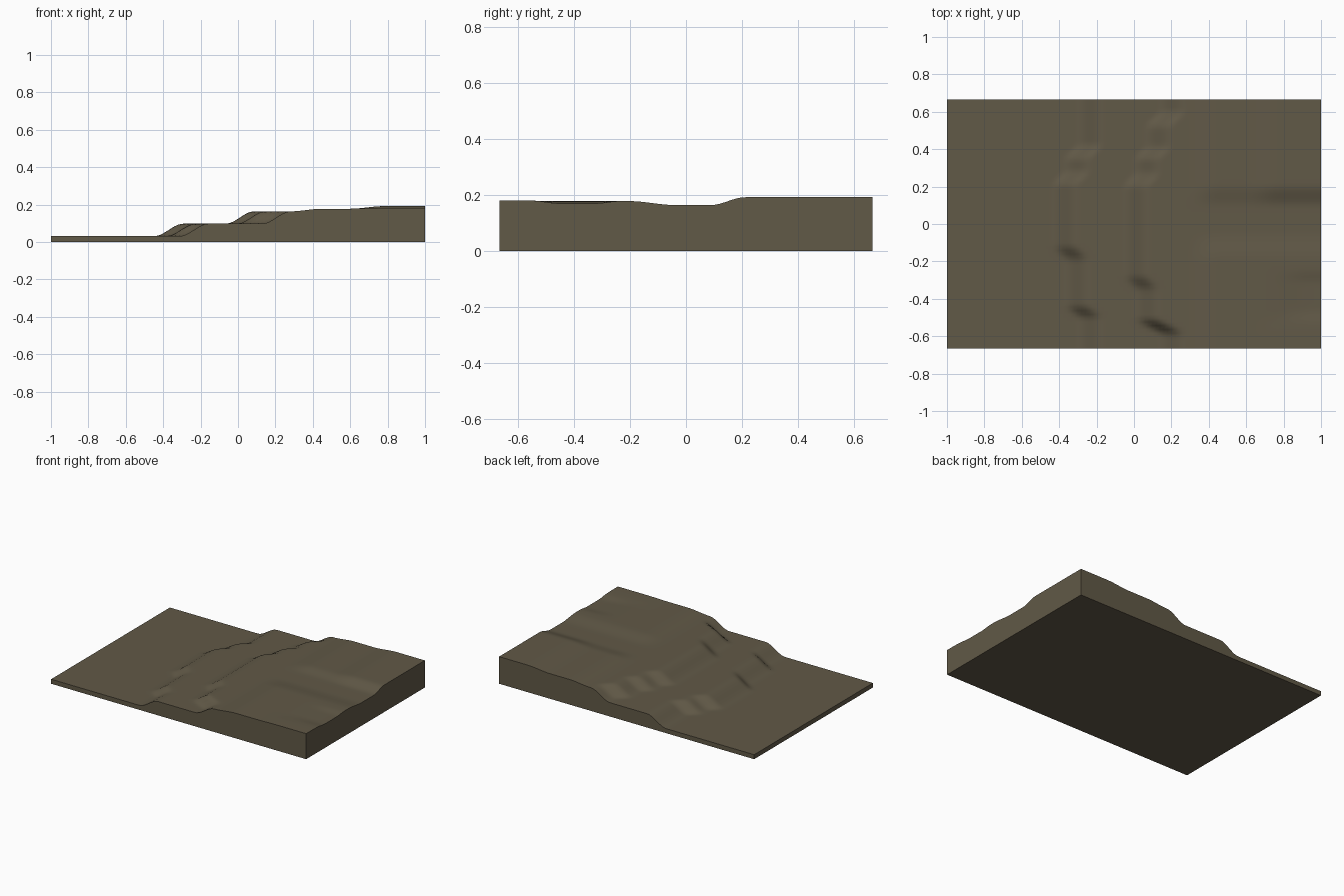
import bpy, bmesh, math

if "Cube" in bpy.data.objects:
    bpy.data.objects.remove(bpy.data.objects["Cube"])

HX, HY = 1.0, 0.665
NX, NY = 100, 66


def smooth(a, b, t):
    t = min(1, max(0, (t - a) / (b - a)))
    return t * t * (3 - 2 * t)


def wander(keys, y):
    # Smoothly interpolated plan line: (y, x) points
    if y <= keys[0][0]:
        return keys[0][1]
    for (y0, x0), (y1, x1) in zip(keys, keys[1:]):
        if y <= y1:
            return x0 + (x1 - x0) * smooth(y0, y1, y)
    return keys[-1][1]


# Plan lines of the two main terraces
LOWER = [(-0.51, -0.235), (-0.43, -0.305), (-0.2, -0.305), (-0.11, -0.37),
         (0.2, -0.37), (0.29, -0.305), (0.34, -0.305), (0.43, -0.235)]
UPPER = [(-0.6, 0.205), (-0.5, 0.07), (-0.36, 0.07), (-0.27, 0.01), (0.19, 0.01),
         (0.28, 0.07), (0.34, 0.07), (0.42, 0.13), (0.51, 0.13), (0.61, 0.205)]


def height(x, y):
    lo, up = wander(LOWER, y), wander(UPPER, y)
    z = 0.032 + 0.066 * smooth(lo - 0.075, lo + 0.075, x)
    z += 0.066 * smooth(up - 0.075, up + 0.075, x)
    # Gentle rises on the plateau, leaving a shallow valley in the middle
    north = smooth(0.09, 0.21, y)
    south = 1 - smooth(-0.2, -0.04, y)
    z += 0.014 * smooth(0.28, 0.45, x) * max(north, south)
    z += 0.014 * smooth(0.6, 0.78, x) * north
    z += 0.003 * smooth(0.6, 0.78, x) * (1 - smooth(-0.6, -0.48, y))
    # Shallow dip near the right edge
    dip = smooth(-0.54, -0.45, y) * (1 - smooth(-0.32, -0.24, y))
    z -= 0.008 * dip * smooth(0.72, 0.95, x)
    return z


# Terraced ground surface
bm = bmesh.new()
rows = []
for j in range(NY + 1):
    y = -HY + 2 * HY * j / NY
    row = []
    for i in range(NX + 1):
        x = -HX + 2 * HX * i / NX
        row.append(bm.verts.new((x, y, height(x, y))))
    rows.append(row)
for j in range(NY):
    for i in range(NX):
        bm.faces.new((rows[j][i], rows[j][i + 1], rows[j + 1][i + 1], rows[j + 1][i]))

# Vertical sides and flat underside
rim = (rows[0][:-1] + [r[-1] for r in rows[:-1]]
       + rows[-1][:0:-1] + [r[0] for r in rows[:0:-1]])
base = [bm.verts.new((v.co.x, v.co.y, 0)) for v in rim]
n = len(rim)
for k in range(n):
    m = (k + 1) % n
    bm.faces.new((rim[k], base[k], base[m], rim[m]))
bm.faces.new(base[::-1])
bmesh.ops.recalc_face_normals(bm, faces=bm.faces)

mesh = bpy.data.meshes.new("terraced_ground")
bm.to_mesh(mesh)
bm.free()
ground = bpy.data.objects.new("terraced_ground", mesh)
bpy.context.collection.objects.link(ground)

mat = bpy.data.materials.new("earth")
mat.diffuse_color = (0.12, 0.10, 0.063, 1)
mat.use_nodes = True
mat.node_tree.nodes["Principled BSDF"].inputs["Base Color"].default_value = mat.diffuse_color
mesh.materials.append(mat)

bpy.context.view_layer.objects.active = ground
ground.select_set(True)
bpy.ops.object.shade_smooth_by_angle(angle=math.radians(50))
